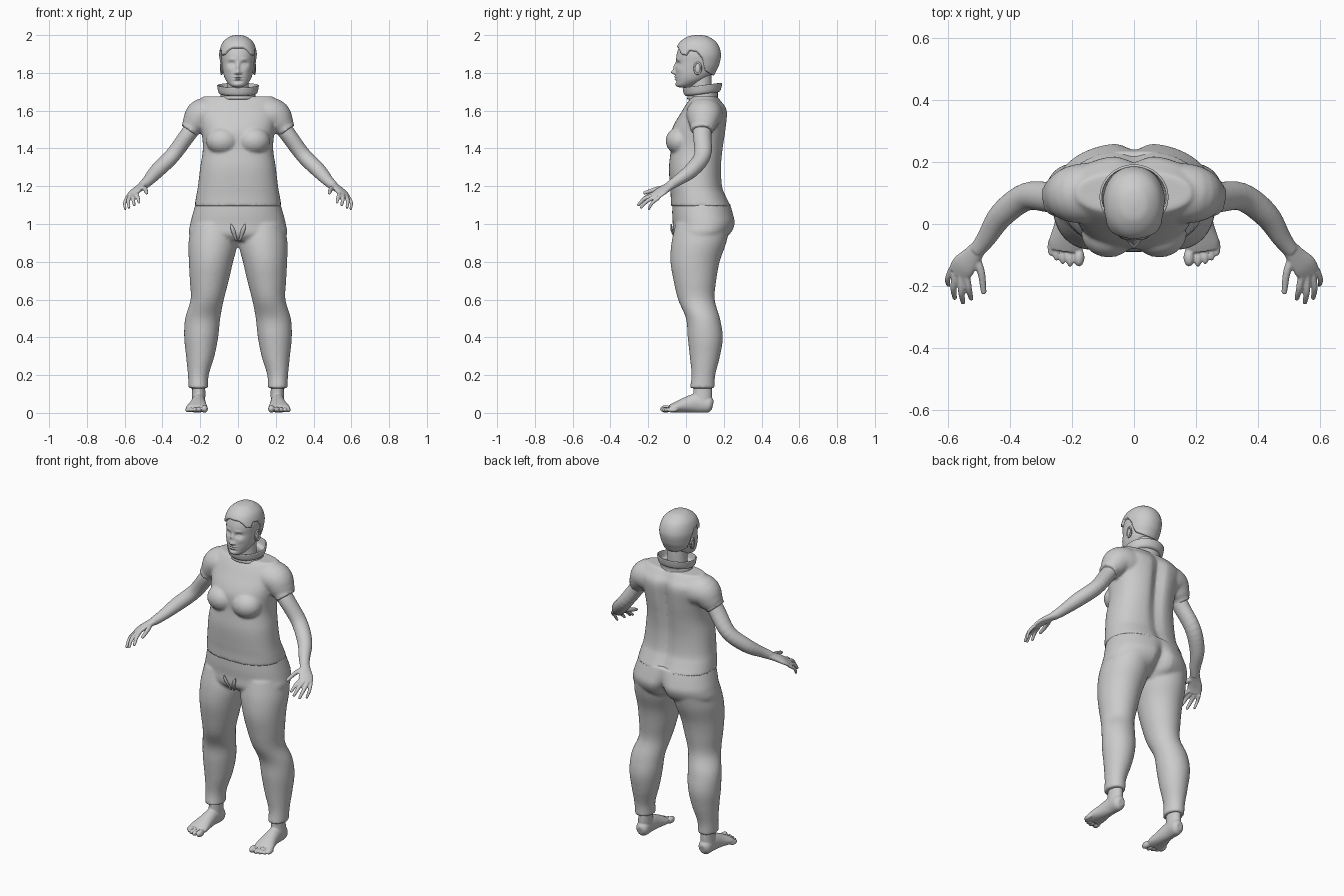
import bpy, bmesh
from math import sin, cos, pi, exp
from mathutils import Vector, Matrix


def catmull(rows, steps):
    """Smoothly resample a list of equal-length rows."""
    out = []
    for i in range(len(rows) - 1):
        p = [rows[max(0, min(len(rows) - 1, i + k))] for k in (-1, 0, 1, 2)]
        for s in range(steps):
            t = s / steps
            out.append([.5 * (2 * b + (c - a) * t + (2 * a - 5 * b + 4 * c - d) * t * t
                              + (3 * b - a - 3 * c + d) * t ** 3) for a, b, c, d in zip(*p)])
    return out + [list(rows[-1])]


def loft(bm, rows, sides=32, ref=None, mirror=False, power=2.0, steps=5, caps=True, groove_w=.035):
    """Rows are x, y, z, half width, half depth, back groove. No ref = level rings."""
    pts = catmull([tuple(r) + (0,) * (6 - len(r)) for r in rows], steps)
    for sgn in ((1, -1) if mirror else (1,)):
        rings = []
        for i, (x, y, z, rx, ry, g) in enumerate(pts):
            u, v = Vector((1, 0, 0)), Vector((0, 1, 0))
            if ref:
                t = (Vector(pts[min(i + 1, len(pts) - 1)][:3]) - Vector(pts[max(i - 1, 0)][:3])).normalized()
                u = Vector(ref)
                u = (u - t * u.dot(t)).normalized()
                v = t.cross(u)
            ring = []
            for k in range(sides):
                a = 2 * pi * k / sides
                c, s = cos(a), sin(a)
                c = abs(c) ** (2 / power) * (1 if c > 0 else -1)
                s = abs(s) ** (2 / power) * (1 if s > 0 else -1)
                p = Vector((x, y, z)) + u * rx * c + v * ry * s
                if s > 0:
                    p.y -= g * exp(-(p.x / groove_w) ** 2)
                ring.append(bm.verts.new((p.x * sgn, p.y, p.z)))
            rings.append(ring)
        for r0, r1 in zip(rings, rings[1:]):
            for k in range(sides):
                j = (k + 1) % sides
                bm.faces.new((r0[k], r0[j], r1[j], r1[k]))
        if caps:
            bm.faces.new(rings[0])
            bm.faces.new(rings[-1])


def ball(bm, pos, size, mirror=True):
    for s in ((1, -1) if mirror else (1,)):
        m = Matrix.Translation((pos[0] * s, pos[1], pos[2])) @ Matrix.Diagonal((*size, 1))
        bmesh.ops.create_uvsphere(bm, u_segments=20, v_segments=12, radius=1, matrix=m)


def finish(bm, name, voxel=0, smooth=4):
    bmesh.ops.recalc_face_normals(bm, faces=bm.faces[:])
    me = bpy.data.meshes.new(name)
    bm.to_mesh(me)
    bm.free()
    ob = bpy.data.objects.new(name, me)
    bpy.context.collection.objects.link(ob)
    me.shade_smooth()
    if voxel:
        r = ob.modifiers.new("blend", 'REMESH')
        r.mode, r.voxel_size, r.use_smooth_shade = 'VOXEL', voxel, True
        s = ob.modifiers.new("soften", 'SMOOTH')
        s.factor, s.iterations = .5, smooth
    return ob


# Trousers: hips and two legs blended together
bm = bmesh.new()
loft(bm, [(0, .08, 1.115, .222, .152), (0, .09, 1.05, .241, .163, .015), (0, .096, 1.0, .253, .166, .04),
          (0, .083, .945, .258, .152, .06), (0, .07, .91, .2, .11, .05)], 64, power=2.25, groove_w=.03)
loft(bm, [(.125, .09, 1.0, .12, .145), (.132, .068, .9, .13, .145), (.143, .048, .8, .117, .13),
          (.152, .047, .7, .103, .113), (.163, .055, .6, .088, .097), (.187, .09, .5, .093, .09),
          (.195, .102, .4, .09, .093), (.2, .1, .3, .075, .08), (.21, .092, .2, .055, .063),
          (.21, .086, .13, .052, .066)], 40, mirror=True)
finish(bm, "trousers", .009)

# Small cloth folds at the front of the trousers
bm = bmesh.new()
loft(bm, [(.038, -.078, 1.0, .003, .003), (.026, -.076, .965, .011, .005), (.008, -.05, .91, .004, .004)],
     12, ref=(1, 0, 0), mirror=True)
finish(bm, "trouser_folds")

# Shirt: torso, bust and short sleeves
bm = bmesh.new()
loft(bm, [(0, .08, 1.095, .23, .16, .015), (0, .066, 1.15, .221, .147, .015), (0, .055, 1.2, .212, .14, .015),
          (0, .05, 1.3, .2, .14, .02), (0, .06, 1.4, .186, .14, .025), (0, .07, 1.5, .195, .145, .03),
          (0, .1, 1.6, .215, .12, .022), (0, .1, 1.65, .2, .088, .01), (0, .1, 1.676, .185, .065)],
     64, power=2.35)
ball(bm, (.082, -.03, 1.44), (.088, .078, .075))
loft(bm, [(.12, .1, 1.58, .09, .1), (.19, .096, 1.575, .088, .094), (.232, .09, 1.53, .068, .075),
          (.25, .086, 1.506, .052, .062), (.26, .085, 1.493, .05, .064)], 32, ref=(0, 0, 1), mirror=True)
finish(bm, "shirt", .008)

# Standing collar, higher at the back
bm = bmesh.new()
loft(bm, [(0, .088, 1.66, .088, .075), (0, .088, 1.69, .085, .074), (0, .087, 1.7, .097, .09),
          (0, .087, 1.735, .104, .098)], 48, caps=False)
for v in bm.verts:
    if v.co.z > 1.685:
        v.co.z += (v.co.y - .087) * .13
ob = finish(bm, "collar")
m = ob.modifiers.new("thickness", 'SOLIDIFY')
m.thickness = .007

# Arms with hands
bm = bmesh.new()
loft(bm, [(.2, .09, 1.56, .046, .05), (.26, .085, 1.48, .043, .049), (.345, .088, 1.365, .041, .045),
          (.425, .03, 1.285, .039, .041), (.475, -.045, 1.23, .029, .031), (.505, -.085, 1.203, .024, .025)],
     28, ref=(0, 0, 1), mirror=True)
across = (.75, .5, -.25)
loft(bm, [(.495, -.07, 1.21, .025, .022), (.52, -.102, 1.192, .032, .019), (.548, -.135, 1.17, .041, .016),
          (.566, -.162, 1.148, .038, .012)], 24, ref=across, mirror=True)
digits = [((.512, -.1, 1.195), (.492, -.155, 1.185), (.484, -.218, 1.165), .0125),
          ((.538, -.17, 1.16), (.532, -.208, 1.145), (.524, -.24, 1.115), .0105),
          ((.557, -.168, 1.153), (.556, -.218, 1.135), (.55, -.252, 1.102), .0105),
          ((.574, -.16, 1.145), (.581, -.205, 1.122), (.577, -.237, 1.088), .0105),
          ((.588, -.145, 1.138), (.6, -.178, 1.112), (.597, -.197, 1.08), .009)]
for a, b, c, r in digits:
    loft(bm, [(*a, r * 1.1, r * 1.1), (*b, r, r), (*c, r * .75, r * .75)], 14, ref=across, mirror=True)
    ball(bm, c, (r * .75,) * 3)
finish(bm, "arms", .004, 3)

# Bare feet with toes
bm = bmesh.new()
loft(bm, [(.208, .142, .04, .018, .022), (.208, .122, .044, .036, .043), (.209, .06, .052, .037, .051),
          (.212, 0, .042, .044, .041), (.217, -.055, .029, .056, .028), (.221, -.085, .021, .053, .02)],
     32, ref=(1, 0, 0), mirror=True)
loft(bm, [(.21, .085, .05, .036, .05), (.208, .088, .1, .035, .05), (.208, .088, .17, .034, .048)], 28, mirror=True)
for x, y, r in [(.177, -.107, .02), (.206, -.108, .0145), (.229, -.1, .0135), (.25, -.089, .013), (.267, -.074, .013)]:
    ball(bm, (x, y, r * .7 + .007), (r * .88, .03, r))
ob = finish(bm, "feet", .004, 3)

# Head: front y, back y and half width per level, then facial bumps
levels = [(1.722, -.03, .0, .012), (1.732, -.05, .035, .04), (1.76, -.054, .1, .064), (1.79, -.056, .135, .076),
          (1.82, -.055, .152, .081), (1.85, -.052, .165, .085), (1.9, -.049, .173, .088), (1.95, -.028, .155, .074),
          (1.98, .012, .115, .042), (1.988, .05, .08, .012)]
skull = [(0, (f + b) / 2, z, w, (b - f) / 2) for z, f, b, w in levels]
bm = bmesh.new()
loft(bm, skull, 112, power=2.15, steps=10)
# x, z, push, x spread, z spread
bumps = [(.034, 1.848, .012, .017, .011), (.033, 1.872, -.004, .02, .007), (.034, 1.846, -.006, .009, .006),
         (0, 1.803, -.021, .011, .011), (0, 1.83, -.013, .008, .022), (.014, 1.799, -.008, .007, .007),
         (0, 1.779, -.007, .02, .004), (0, 1.766, -.007, .017, .004), (0, 1.7725, .004, .024, .0022),
         (0, 1.755, .005, .02, .005), (0, 1.738, -.004, .02, .01), (.05, 1.818, -.004, .017, .016)]
for v in bm.verts:
    if v.co.y < .02:
        x, z = abs(v.co.x), v.co.z
        v.co.y += sum(a * exp(-((x - bx) / sx) ** 2 - ((z - bz) / sz) ** 2) for bx, bz, a, sx, sz in bumps)
loft(bm, [(0, .088, 1.63, .064, .058), (0, .083, 1.7, .056, .053), (0, .082, 1.76, .055, .054),
          (0, .085, 1.82, .056, .05)], 32)
finish(bm, "head")

# Ears: rim and inner bowl
bm = bmesh.new()
ball(bm, (.083, .062, 1.822), (.009, .017, .028))
rim = [(.084 + .006 * (.5 + .5 * cos(a)), .062 + .018 * cos(a), 1.824 + .03 * sin(a), .005, .005)
       for a in [2 * pi * k / 16 for k in range(17)]]
loft(bm, rim, 10, ref=(1, 0, 0), mirror=True, steps=2)
finish(bm, "ears")

# Short hair: a swollen skull that sinks below the scalp under the hairline
hairline = [(-.2, 1.93), (-.035, 1.928), (-.02, 1.895), (.005, 1.89), (.02, 1.915), (.055, 1.91),
            (.085, 1.875), (.1, 1.81), (.14, 1.785), (.3, 1.785)]
bm = bmesh.new()
loft(bm, skull, 112, power=2.15, steps=12)
bmesh.ops.recalc_face_normals(bm, faces=bm.faces[:])
bm.normal_update()
moves = []
for v in bm.verts:
    y, z = v.co.y, v.co.z
    for (y0, z0), (y1, z1) in zip(hairline, hairline[1:]):
        if y0 <= y < y1:
            edge = z0 + (z1 - z0) * (y - y0) / (y1 - y0)
    t = max(0, min(1, (z - edge + .006) / .012))
    moves.append((v, v.normal * (-.025 + .037 * t * t * (3 - 2 * t))))
for v, d in moves:
    v.co += d
finish(bm, "hair")
